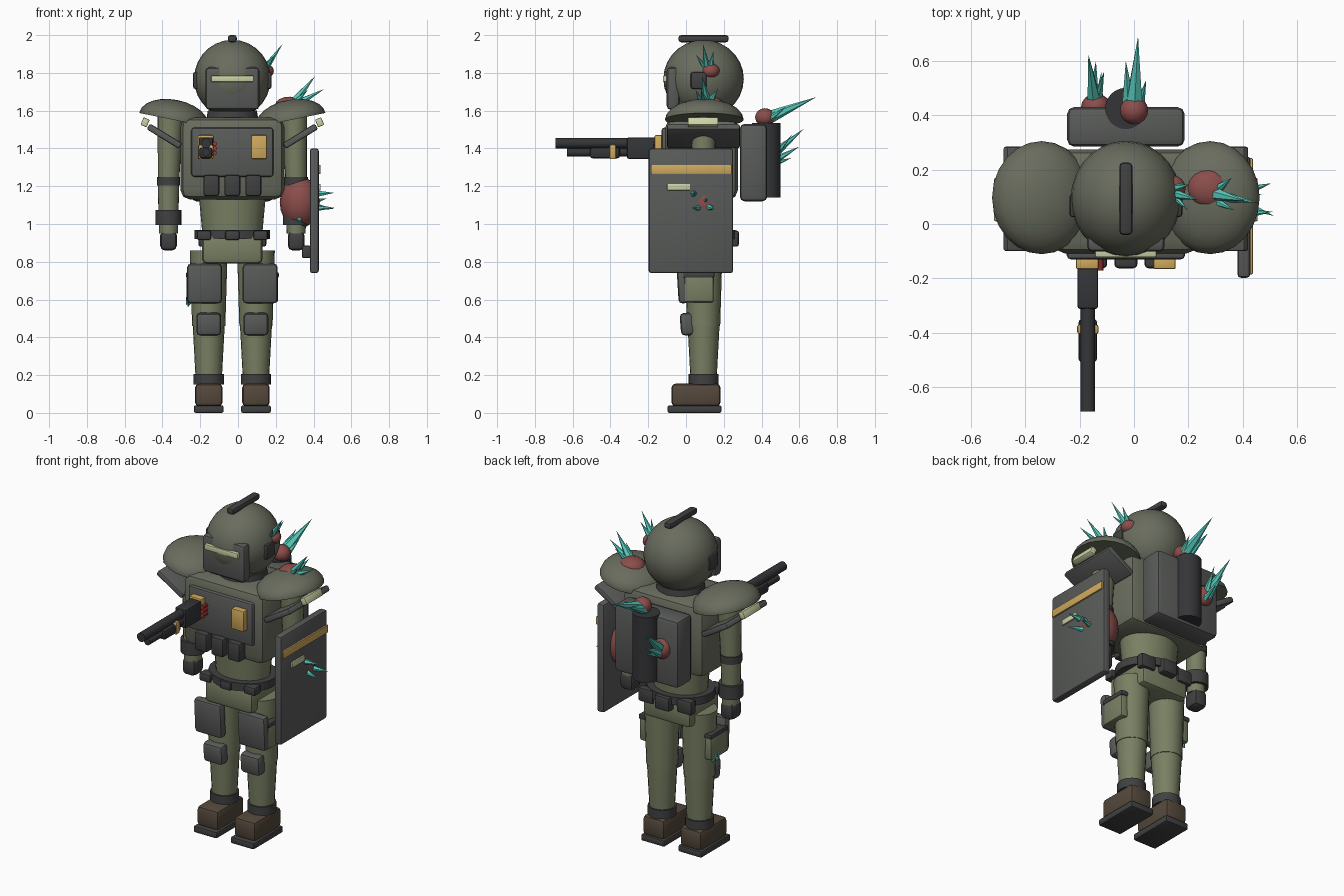
import bpy, bmesh, math
from mathutils import Vector, Matrix

if "Cube" in bpy.data.objects:
    bpy.data.objects.remove(bpy.data.objects["Cube"])

CX, CY = -0.03, 0.093   # body axis


def mat(name, r, g, b):
    m = bpy.data.materials.new(name)
    m.diffuse_color = (r, g, b, 1)
    m.use_nodes = True
    m.node_tree.nodes["Principled BSDF"].inputs["Base Color"].default_value = m.diffuse_color
    return m


ARMOR = mat("armor_olive", .14, .15, .11)
CLOTH = mat("cloth_green", .19, .215, .125)
PLATE = mat("plate_grey", .10, .105, .10)
DARK = mat("dark_strap", .05, .052, .05)
METAL = mat("gun_metal", .035, .036, .04)
BOOT = mat("boot_brown", .09, .065, .045)
GOLD = mat("yellow", .63, .40, .11)
CREAM = mat("cream", .60, .65, .38)
RED = mat("flesh_red", .26, .075, .07)
SHELL = mat("shell_red", .40, .04, .03)
CYAN = mat("crystal", .10, .62, .52)


def finish(name, bm, m, smooth=True):
    bmesh.ops.recalc_face_normals(bm, faces=bm.faces)
    me = bpy.data.meshes.new(name)
    bm.to_mesh(me)
    bm.free()
    ob = bpy.data.objects.new(name, me)
    bpy.context.collection.objects.link(ob)
    me.materials.append(m)
    if smooth:
        bpy.ops.object.select_all(action='DESELECT')
        ob.select_set(True)
        bpy.context.view_layer.objects.active = ob
        bpy.ops.object.shade_smooth_by_angle(angle=math.radians(35))
    return ob


def box(name, x, y, z, m, bev=.012, ry=0, rx=0, seg=2):
    """Bevelled box from (min, max) pairs, optionally tilted about its middle."""
    bm = bmesh.new()
    bmesh.ops.create_cube(bm, size=1)
    bm.transform(Matrix.Diagonal((x[1] - x[0], y[1] - y[0], z[1] - z[0], 1)))
    if bev:
        bmesh.ops.bevel(bm, geom=bm.edges[:], offset=bev, segments=seg, affect='EDGES', profile=.5)
    c = Vector((sum(x) / 2, sum(y) / 2, sum(z) / 2))
    bm.transform(Matrix.Translation(c) @ Matrix.Rotation(ry, 4, 'Y') @ Matrix.Rotation(rx, 4, 'X'))
    return finish(name, bm, m)


def tube(name, a, b, r1, r2, m, n=20, sy=1, smooth=True):
    """Cylinder or cone between two points; sy flattens it across y."""
    a, b = Vector(a), Vector(b)
    bm = bmesh.new()
    bmesh.ops.create_cone(bm, cap_ends=True, segments=n, radius1=r1, radius2=r2, depth=(b - a).length)
    bm.transform(Matrix.Diagonal((1, sy, 1, 1)))
    rot = Vector((0, 0, 1)).rotation_difference(b - a).to_matrix().to_4x4()
    bm.transform(Matrix.Translation((a + b) / 2) @ rot)
    return finish(name, bm, m, smooth)


def ball(name, c, r, m, n=24, half=False, ry=0):
    bm = bmesh.new()
    bmesh.ops.create_uvsphere(bm, u_segments=n, v_segments=n // 2, radius=1)
    if half:
        res = bmesh.ops.bisect_plane(bm, geom=bm.verts[:] + bm.edges[:] + bm.faces[:],
                                     plane_co=(0, 0, -.02), plane_no=(0, 0, -1), clear_outer=True)
        bmesh.ops.contextual_create(bm, geom=[e for e in res['geom_cut'] if isinstance(e, bmesh.types.BMEdge)])
    bm.transform(Matrix.Translation(c) @ Matrix.Rotation(ry, 4, 'Y') @ Matrix.Diagonal((*r, 1)))
    return finish(name, bm, m)


def crystals(name, spikes):
    for a, b, r in spikes:
        tube(name, a, b, r, 0, CYAN, n=6, smooth=False)


def mid(c, w):
    return (c - w / 2, c + w / 2)


# legs, arms and shoulders, mirrored about the body axis
for s in (-1, 1):
    side = "left" if s < 0 else "right"
    lx = CX + s * .125
    box(side + "_boot_sole", mid(lx, .158), (-.098, .188), (0, .04), DARK, .01)
    box(side + "_boot", mid(lx, .146), (-.077, .183), (.035, .155), BOOT, .022)
    tube(side + "_boot_cuff", (lx, CY, .15), (lx, CY, .205), .08, .08, DARK)
    tube(side + "_shin", (lx, CY, .19), (lx, CY, .47), .07, .085, CLOTH)
    tube(side + "_thigh", (lx, CY, .46), (lx, CY, .86), .088, .1, CLOTH)
    box(side + "_knee_pad", mid(lx, .132), (-.03, .04), (.41, .53), PLATE, .022, rx=.08)
    box(side + "_thigh_plate", mid(CX + s * .147, .185), (-.045, .01), (.58, .79), PLATE, .02, rx=.06)
    px = CX + s * .207
    box(side + "_thigh_pouch", mid(px, .07), (-.01, .146), (.585, .73), CLOTH, .012)
    box(side + "_pouch_lid", mid(px, .078), (-.015, .151), (.715, .745), DARK, .008)

    ax = CX + s * .338
    tube(side + "_upper_arm", (ax, CY, 1.22), (ax - s * .01, CY, 1.57), .056, .068, CLOTH)
    tube(side + "_elbow_band", (ax, CY, 1.205), (ax, CY, 1.25), .062, .062, DARK)
    tube(side + "_forearm", (ax, CY, .95), (ax, CY, 1.21), .05, .057, CLOTH)
    tube(side + "_bracer", (ax, CY, .995), (ax, CY, 1.075), .069, .069, DARK)
    box(side + "_hand", mid(ax, .088), mid(CY, .1), (.86, .965), DARK, .025)

    ball(side + "_pauldron", (CX + s * .31, .097, 1.553), (.186, .208, .105), ARMOR, 24, True, -s * .2)
    box(side + "_shoulder_lame", mid(CX + s * .36, .2), (-.1, .285), mid(1.465, .035), PLATE, .01, ry=-s * .55)
    box(side + "_pauldron_strip", mid(CX + s * .462, .035), (.01, .17), (1.517, 1.56), CREAM, .005, ry=-s * .4)

# torso
box("pelvis", (-.19, .13), (-.055, .235), (.79, .94), CLOTH, .025)
tube("belt", (CX, CY, .92), (CX, CY, .968), .2, .2, DARK, 24, .84)
tube("abdomen", (CX, CY, .94), (CX, CY, 1.18), .158, .18, CLOTH, 24, .8)
box("chest", mid(CX, .55), (-.108, .275), (1.13, 1.565), ARMOR, .05, seg=2)
box("chest_plate", mid(CX, .435), (-.13, -.05), (1.25, 1.51), PLATE, .015)
for i in (-1, 0, 1):
    box("chest_pouch", mid(CX + i * .111, .085), (-.163, -.09), (1.147, 1.26), DARK, .015)
    box("belt_pouch", mid(CX + i * .13, .1), (.2, .28 - .03 * abs(i)), (.88, .965), DARK, .012)
    box("belt_front_pouch", mid(CX + i * .15, .075), (-.085 + .02 * abs(i), .0), (.915, .965), DARK, .01)
for i in (-1, 1):
    box("chest_pad", mid(CX + i * .142, .082), (-.166, -.12), (1.345, 1.47), GOLD, .006)
tube("collar", (CX, CY, 1.54), (CX, CY, 1.6), .14, .13, DARK, 24)
tube("neck", (CX, CY, 1.58), (CX, CY, 1.66), .115, .115, DARK, 24)

# head
ball("helmet", (CX, .093, 1.768), (.203, .213, .207), ARMOR, 28)
box("face_mask", mid(CX, .285), (-.102, -.035), (1.605, 1.83), PLATE, .02)
box("mask_jaw", mid(CX, .23), (-.09, .08), (1.595, 1.69), PLATE, .02)
box("visor", mid(CX, .226), (-.122, -.08), (1.752, 1.786), CREAM, .005)
box("helmet_crest", mid(CX, .048), (-.04, .226), (1.962, 2.0), DARK, .014)
for s in (-1, 1):
    box("ear_piece", mid(CX + s * .188, .04), (.025, .11), (1.715, 1.805), DARK, .012)

# gun, pointing forward
GX = -.17
box("gun_receiver", mid(GX, .075), (-.312, -.155), (1.345, 1.458), METAL, .008)
tube("gun_barrel", (GX, -.69, 1.428), (GX, -.3, 1.428), .027, .027, METAL, 16)
tube("gun_magazine_tube", (GX, -.63, 1.379), (GX, -.3, 1.379), .021, .021, METAL, 16)
box("gun_forend", mid(GX, .068), (-.508, -.35), (1.348, 1.405), METAL, .012)
box("gun_forend_ring", mid(GX, .078), (-.405, -.37), (1.343, 1.42), GOLD, .008)
for i in range(3):
    z = 1.375 + i * .025
    tube("gun_shell", (-.122, -.172, z), (-.122, -.125, z), .011, .011, SHELL, 10)

# shield
box("shield", (.38, .428), (-.198, .25), (.74, 1.40), PLATE, .014)
box("shield_stripe", (.415, .437), (-.185, .242), (1.265, 1.312), GOLD, .003)
box("shield_tag", (.415, .437), (-.1, .022), (1.178, 1.212), CREAM, .003)
box("shield_bracket", (.338, .385), (.0, .06), (.82, .885), DARK, .008)

# backpack and tank
box("backpack", mid(CX, .432), (.285, .43), (1.12, 1.53), PLATE, .025)
tube("backpack_tank", (CX, .425, 1.14), (CX, .425, 1.535), .076, .076, METAL, 24)

# red growths
ball("head_growth", (.14, .13, 1.81), (.05, .05, .04), RED, 16)
ball("shoulder_growth", (.275, .13, 1.632), (.078, .072, .042), RED, 16)
ball("arm_growth", (.327, .095, 1.115), (.106, .105, .137), RED, 20)
ball("tank_growth", (.0, .418, 1.565), (.052, .052, .048), RED, 16)
ball("pack_growth", (-.14, .43, 1.345), (.055, .05, .06), RED, 16)

# crystals
crystals("head_crystal", [((.15, .11, 1.83), (.237, .09, 1.955), .02), ((.15, .13, 1.83), (.205, .145, 1.915), .018),
                          ((.15, .1, 1.83), (.2, .05, 1.90), .014)])
crystals("shoulder_crystal", [((.30, .11, 1.65), (.41, .085, 1.785), .025), ((.32, .10, 1.64), (.457, .08, 1.715), .022),
                              ((.31, .13, 1.65), (.36, .17, 1.72), .018), ((.31, .08, 1.65), (.37, .05, 1.71), .015)])
crystals("tank_crystal", [((.0, .43, 1.56), (.015, .69, 1.672), .036), ((-.02, .43, 1.55), (-.03, .60, 1.63), .028),
                          ((.02, .43, 1.55), (.045, .53, 1.62), .02)])
crystals("pack_crystal", [((-.145, .44, 1.35), (-.168, .625, 1.505), .03), ((-.14, .44, 1.33), (-.11, .56, 1.47), .024),
                          ((-.15, .44, 1.32), (-.14, .60, 1.41), .026), ((-.13, .44, 1.31), (-.12, .56, 1.35), .02)])
crystals("shield_crystal", [((.41, .04, 1.16), (.51, .045, 1.165), .02), ((.41, .07, 1.085), (.515, .03, 1.085), .018),
                            ((.41, .12, 1.09), (.505, .15, 1.08), .02), ((.41, .1, 1.12), (.47, .11, 1.135), .014)])
crystals("arm_crystal", [((.325, .03, 1.03), (.33, -.03, 1.01), .018)])
crystals("thigh_crystal", [((-.255, .1, .60), (-.265, .12, .56), .022), ((-.26, .08, .61), (-.275, .07, .57), .016)])
